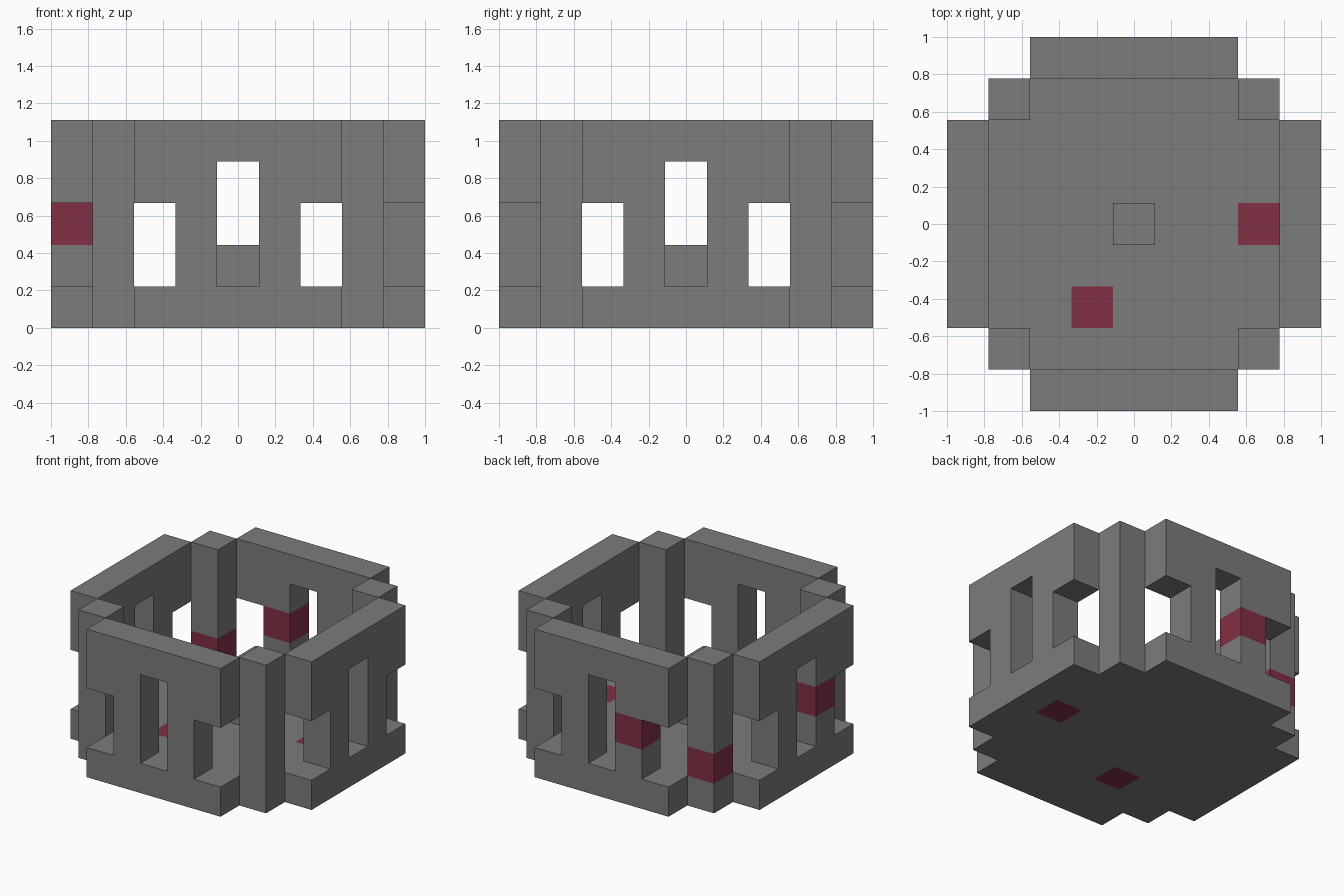
import bpy
import bmesh
from itertools import product
from mathutils import Vector

if "Cube" in bpy.data.objects:
    bpy.data.objects.remove(bpy.data.objects["Cube"], do_unlink=True)

N = 9                 # blocks along each side
U = 2 / N             # block size
HEIGHT = 5            # blocks tall
LAST = N - 1


def make_material(name, rgb):
    mat = bpy.data.materials.new(name)
    mat.use_nodes = True
    color = (*rgb, 1)
    mat.diffuse_color = color
    mat.node_tree.nodes["Principled BSDF"].inputs["Base Color"].default_value = color
    return mat


stone = make_material("stone_grey", (0.20, 0.20, 0.20))
accent = make_material("dark_red", (0.22, 0.029, 0.058))

# Single blocks in the accent colour
ACCENTS = {(3, 2, 0), (7, 4, 0), (1, 7, 1), (0, 3, 2), (3, 8, 2)}


def wall_cells(place):
    """Five columns with a tall middle window and two open lower corners."""
    window_top = {2: 2, 4: 3, 6: 2}
    return {(*place(i), k) for i in range(2, 7) for k in range(HEIGHT)
            if not 1 <= k <= window_top.get(i, 0)}


def pillar_cells(x, y):
    return {(x, y, k) for k in range(HEIGHT)}


parts = {
    # Floor slab without the corner blocks taken by the pillars
    "floor": {(x, y, 0) for x, y in product(range(1, 8), repeat=2)
              if not (x in (1, 7) and y in (1, 7))},
    "centre_block": {(4, 4, 1)},
    # Four matching walls
    "front_wall": wall_cells(lambda i: (i, 0)),
    "back_wall": wall_cells(lambda i: (i, LAST)),
    "right_wall": wall_cells(lambda i: (0, i)),
    "left_wall": wall_cells(lambda i: (LAST, i)),
    # Corner pillars
    "front_right_pillar": pillar_cells(1, 1),
    "front_left_pillar": pillar_cells(7, 1),
    "back_right_pillar": pillar_cells(1, 7),
    "back_left_pillar": pillar_cells(7, 7),
}
occupied = set().union(*parts.values())


def build_part(name, cells):
    """Make a mesh from the exposed sides of a group of blocks."""
    bm = bmesh.new()
    verts = {}

    def vert(corner):
        if corner not in verts:
            x, y, z = corner
            verts[corner] = bm.verts.new(Vector((x - N / 2, y - N / 2, z)) * U)
        return verts[corner]

    for cell in sorted(cells):
        for axis, side in product(range(3), (0, 1)):
            neighbour = list(cell)
            neighbour[axis] += 1 if side else -1
            if tuple(neighbour) in occupied:
                continue
            ring = []
            for b, c in ((0, 0), (1, 0), (1, 1), (0, 1)):
                corner = list(cell)
                corner[axis] += side
                corner[(axis + 1) % 3] += b
                corner[(axis + 2) % 3] += c
                ring.append(vert(tuple(corner)))
            face = bm.faces.new(ring if side else ring[::-1])
            face.material_index = int(cell in ACCENTS)

    mesh = bpy.data.meshes.new(name)
    bm.to_mesh(mesh)
    bm.free()
    mesh.materials.append(stone)
    if cells & ACCENTS:
        mesh.materials.append(accent)
    bpy.context.collection.objects.link(bpy.data.objects.new(name, mesh))


for part_name, part_cells in parts.items():
    build_part(part_name, part_cells)
